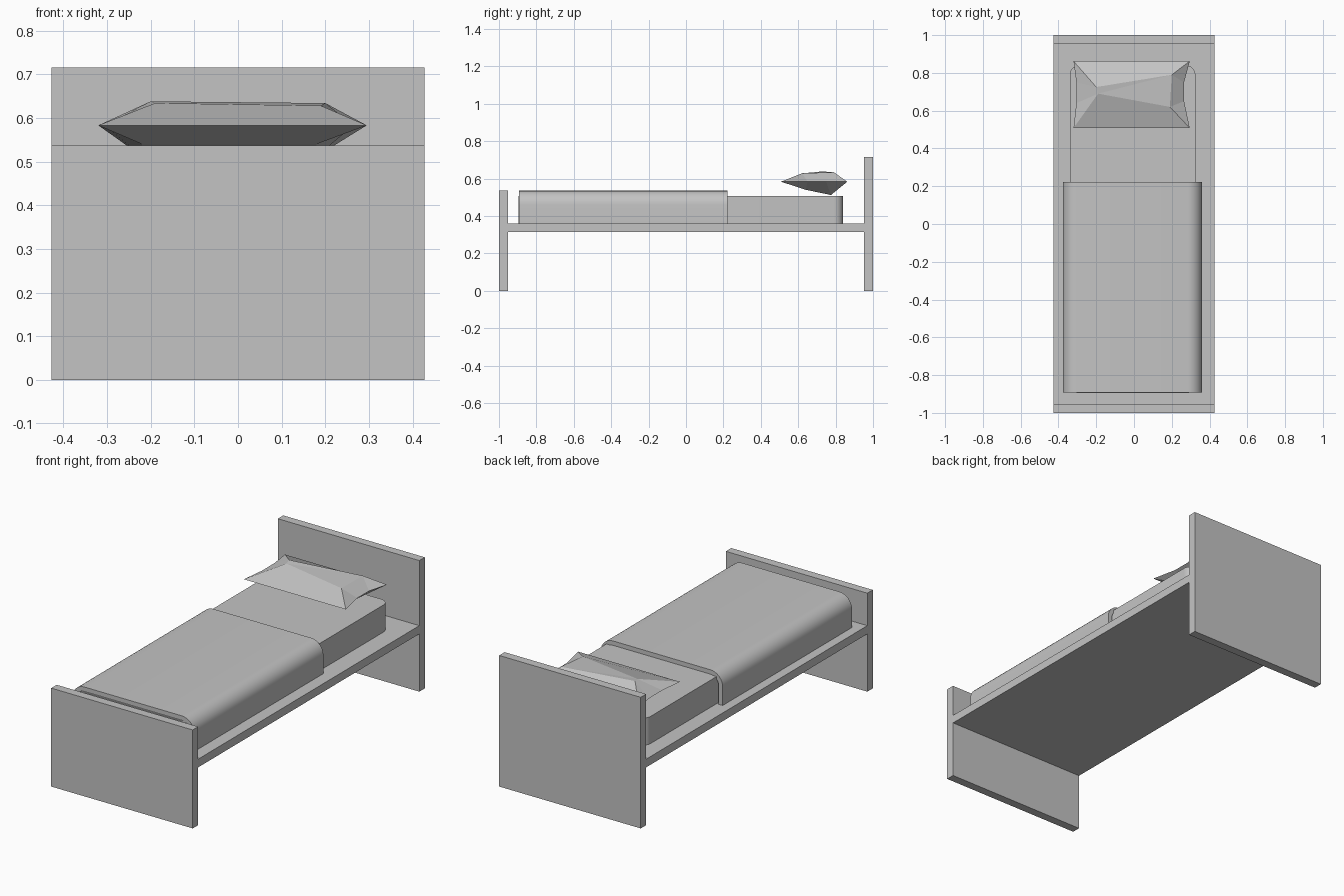
import bpy, bmesh, math

cube = bpy.data.objects.get("Cube")
if cube:
    bpy.data.objects.remove(cube, do_unlink=True)

grey = bpy.data.materials.new("plain_grey")
grey.use_nodes = True
colour = (0.55, 0.55, 0.55, 1)
grey.diffuse_color = colour
grey.node_tree.nodes["Principled BSDF"].inputs["Base Color"].default_value = colour


def finish(name, bm, smooth=False):
    bmesh.ops.recalc_face_normals(bm, faces=bm.faces)
    mesh = bpy.data.meshes.new(name)
    bm.to_mesh(mesh)
    bm.free()
    mesh.materials.append(grey)
    obj = bpy.data.objects.new(name, mesh)
    bpy.context.collection.objects.link(obj)
    if smooth:
        bpy.ops.object.select_all(action="DESELECT")
        obj.select_set(True)
        bpy.context.view_layer.objects.active = obj
        bpy.ops.object.shade_smooth_by_angle(angle=math.radians(35))
    return obj


def extrude(name, outline, offset, smooth=False):
    """Solid made by sweeping a closed outline along an offset."""
    bm = bmesh.new()
    face = bm.faces.new([bm.verts.new(p) for p in outline])
    swept = bmesh.ops.extrude_face_region(bm, geom=[face], use_keep_orig=True)
    moved = [v for v in swept["geom"] if isinstance(v, bmesh.types.BMVert)]
    bmesh.ops.translate(bm, verts=moved, vec=offset)
    return finish(name, bm, smooth)


def board(name, y0, y1, z0, z1, half=0.427):
    outline = [(-half, y0, z0), (half, y0, z0), (half, y1, z0), (-half, y1, z0)]
    return extrude(name, outline, (0, 0, z1 - z0))


def arc(cx, cy, r, start, steps=8):
    """Quarter circle, counter-clockwise from the start angle in degrees."""
    angles = [math.radians(start + 90 * i / steps) for i in range(steps + 1)]
    return [(cx + r * math.cos(a), cy + r * math.sin(a)) for a in angles]


# Frame
board("headboard", 0.953, 1.0, 0, 0.715)
board("footboard", -1.0, -0.953, 0, 0.537)
board("bed_base", -0.953, 0.953, 0.315, 0.36)

# Mattress with corners rounded in plan
left, right, foot, head, r = -0.34, 0.325, -0.896, 0.84, 0.05
plan = (arc(right - r, head - r, r, 0) + arc(left + r, head - r, r, 90)
        + arc(left + r, foot + r, r, 180) + arc(right - r, foot + r, r, 270))
extrude("mattress", [(x, y, 0.36) for x, y in plan], (0, 0, 0.148), True)


# Blanket: an open-ended shell folded over the mattress
def fold(x0, x1, top, r):
    return ([(x1, 0.36)] + arc(x1 - r, top - r, r, 0)
            + arc(x0 + r, top - r, r, 90) + [(x0, 0.36)])


outer = fold(-0.377, 0.36, 0.535, 0.075)
inner = fold(-0.353, 0.336, 0.511, 0.051)
bm = bmesh.new()
rows = [[[bm.verts.new((x, y, z)) for x, z in path] for path in (outer, inner)]
        for y in (-0.892, 0.222)]
(fo, fi), (bo, bi) = rows
for a, b in ((fo, bo), (bi, fi), (fi, fo), (bo, bi)):
    for i in range(len(a) - 1):
        bm.faces.new((a[i], a[i + 1], b[i + 1], b[i]))
for i in (0, -1):
    bm.faces.new((fo[i], fi[i], bi[i], bo[i]))
finish("blanket", bm, True)

# Pillow: pinched rim with a faceted crown above and below
rim = [(-0.32, 0.508), (0.295, 0.508), (0.265, 0.65), (0.265, 0.75),
       (0.295, 0.862), (-0.32, 0.862), (-0.305, 0.75), (-0.305, 0.64)]
crown = [(-0.19, 0.69, 0.634), (0.19, 0.62, 0.628),
         (0.2, 0.79, 0.634), (-0.2, 0.725, 0.638)]
belly = [(-0.22, 0.64, 0.54), (0.18, 0.64, 0.54),
         (0.18, 0.775, 0.512), (-0.22, 0.775, 0.512)]
bm = bmesh.new()
edge = [bm.verts.new((x, y, 0.583)) for x, y in rim]
for points in (crown, belly):
    a, b, c, d = [bm.verts.new(p) for p in points]
    for ring in ((edge[0], edge[1], b, a), (edge[4], edge[5], d, c),
                 (a, b, c), (a, c, d),
                 (edge[1], edge[2], b), (edge[2], edge[3], c, b),
                 (edge[3], edge[4], c), (edge[5], edge[6], d),
                 (edge[6], edge[7], a, d), (edge[7], edge[0], a)):
        bm.faces.new(ring)
finish("pillow", bm)
